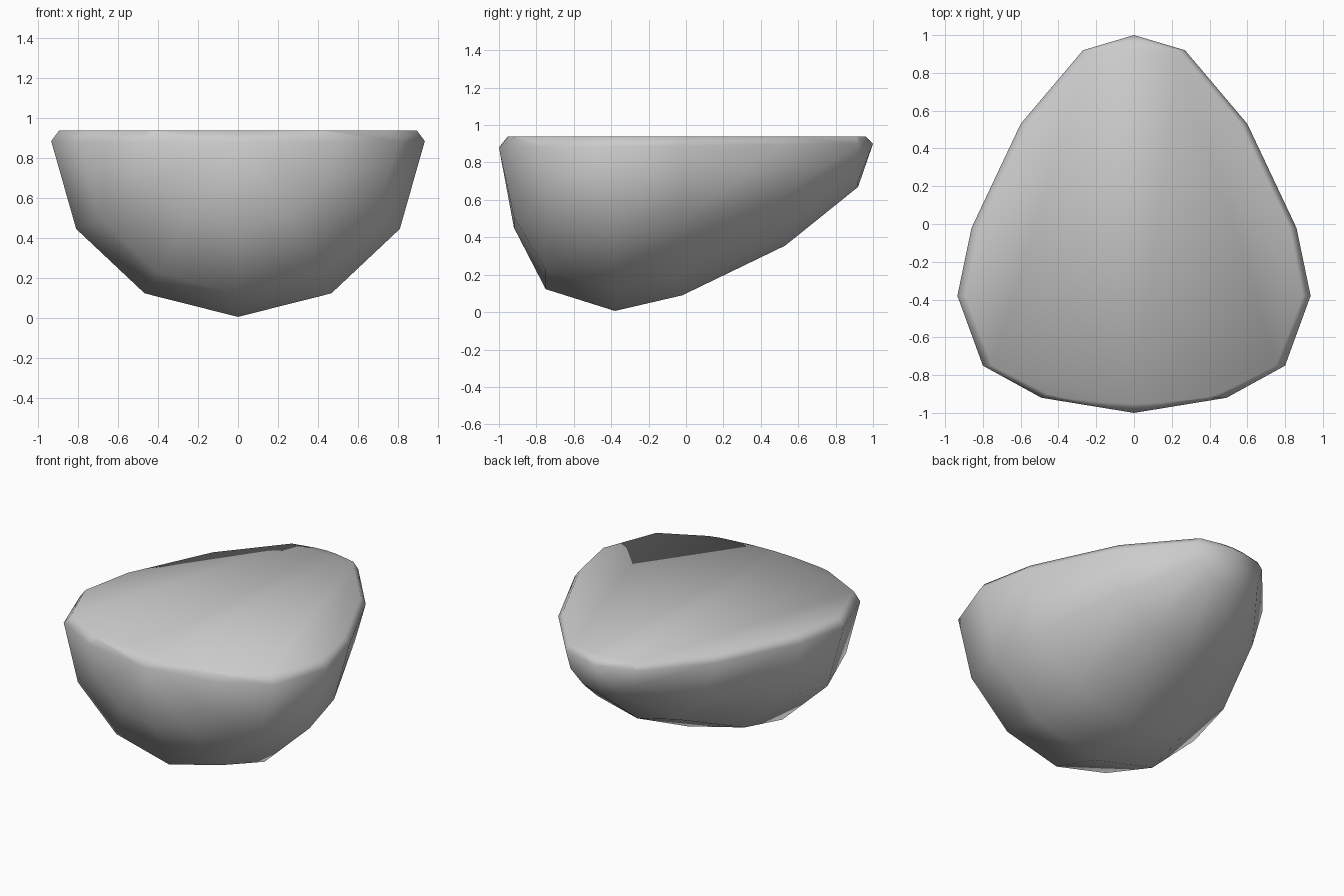
import bpy, bmesh
from math import sin, cos, tau

old = bpy.data.objects.get("Cube")
if old:
    bpy.data.objects.remove(old)

SIDES = 12
TOP = 0.94
# Rings along the length: y, half width, depth below rim, height above rim
RINGS = [
    (-0.92, 0.49, 0.43, 0.10),
    (-0.75, 0.80, 0.76, 0.25),
    (-0.38, 0.935, 0.88, 0.33),
    (-0.02, 0.86, 0.80, 0.32),
    (0.53, 0.60, 0.54, 0.20),
    (0.92, 0.27, 0.23, 0.08),
]


def rim_height(y):
    return 0.89 + 0.01 * y


bm = bmesh.new()
loops = []
for y, width, down, up in RINGS:
    loop = []
    for i in range(SIDES):
        a = tau * i / SIDES
        rise = sin(a) * (up if sin(a) > 0 else down)
        loop.append(bm.verts.new((width * cos(a), y, rim_height(y) + rise)))
    loops.append(loop)

# Skin between the rings, then close both ends to a point
for a, b in zip(loops, loops[1:]):
    for i in range(SIDES):
        j = (i + 1) % SIDES
        bm.faces.new((a[i], a[j], b[j], b[i]))
for loop, y in ((loops[0], -1), (loops[-1], 1)):
    tip = bm.verts.new((0, y, rim_height(y)))
    for i in range(SIDES):
        bm.faces.new((loop[i], loop[(i + 1) % SIDES], tip))

# Slice off the dome to leave a flat top
cut = bmesh.ops.bisect_plane(
    bm, geom=bm.verts[:] + bm.edges[:] + bm.faces[:],
    plane_co=(0, 0, TOP), plane_no=(0, 0, 1), clear_outer=True)
rim = [e for e in cut["geom_cut"] if isinstance(e, bmesh.types.BMEdge)]
bmesh.ops.contextual_create(bm, geom=rim)
bmesh.ops.recalc_face_normals(bm, faces=bm.faces[:])
for f in bm.faces:
    f.smooth = True

mesh = bpy.data.meshes.new("rounded_body")
bm.to_mesh(mesh)
bm.free()
body = bpy.data.objects.new("rounded_body", mesh)
bpy.context.collection.objects.link(body)

# Plain grey
grey = bpy.data.materials.new("light_grey")
grey.use_nodes = True
colour = (0.6, 0.6, 0.6, 1)
grey.diffuse_color = colour
grey.node_tree.nodes["Principled BSDF"].inputs["Base Color"].default_value = colour
mesh.materials.append(grey)
